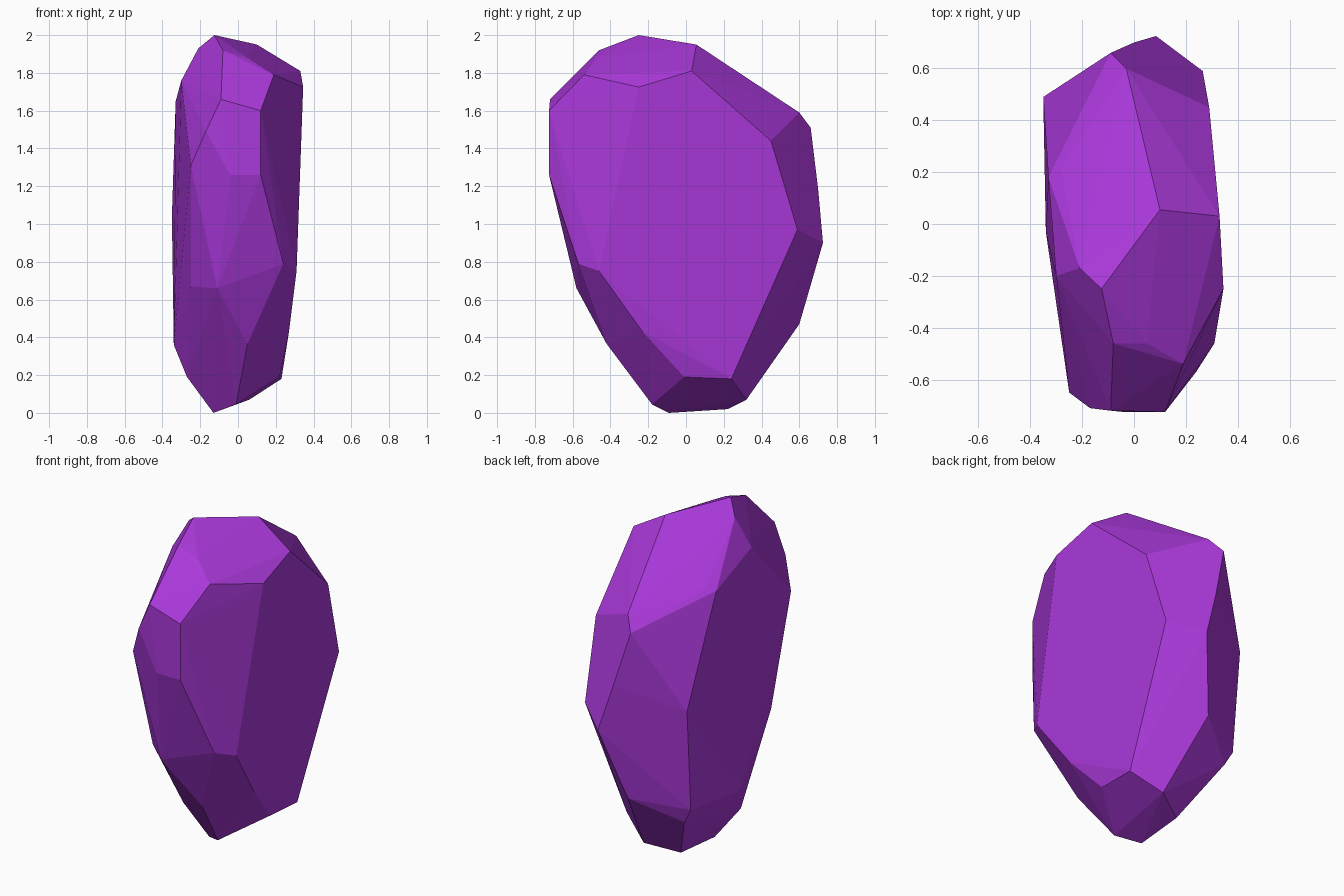
import bpy, bmesh, math

if "Cube" in bpy.data.objects:
    bpy.data.objects.remove(bpy.data.objects["Cube"], do_unlink=True)

# Purple stone material
mat = bpy.data.materials.new("purple stone")
mat.use_nodes = True
colour = (0.40, 0.04, 0.70, 1.0)
mat.diffuse_color = colour
mat.node_tree.nodes["Principled BSDF"].inputs["Base Color"].default_value = colour

# Corner points of the cut stone, grouped by region
crown = [(-.125, -.25, 2.0), (.10, .055, 1.95), (-.08, -.46, 1.92), (.05, -.46, 1.88),
         (-.21, -.17, 1.93), (-.30, -.20, 1.76), (.33, .03, 1.81), (.345, -.25, 1.725),
         (.19, -.54, 1.79), (.04, .27, 1.80), (-.28, .21, 1.67), (-.33, .18, 1.65)]
front = [(.12, -.725, 1.60), (-.09, -.72, 1.66), (-.17, -.71, 1.49), (-.25, -.65, 1.31),
         (-.04, -.725, 1.26), (.12, -.725, 1.26), (.24, -.57, .79), (.31, -.46, .75),
         (-.25, -.46, .67), (-.11, -.58, .66)]
back = [(-.03, .60, 1.59), (-.09, .66, 1.51), (.29, .45, 1.44), (0, .70, 1.18),
        (.265, .59, .97), (.085, .725, .90), (-.35, .49, 1.04), (-.03, .60, .47)]
base = [(.05, -.42, .365), (.27, -.23, .43), (.22, -.01, .19), (.23, .24, .18),
        (.06, .32, .07), (-.12, .22, .02), (-.13, -.09, 0), (-.01, -.18, .045),
        (-.27, -.14, .19), (-.34, -.03, .36), (-.34, .44, .42), (-.29, .43, .33)]

# Wrap the corners in flat facets
bm = bmesh.new()
for p in crown + front + back + base:
    bm.verts.new(p)
hull = bmesh.ops.convex_hull(bm, input=bm.verts[:])
loose = [v for v in bm.verts if not v.link_faces]
bmesh.ops.delete(bm, geom=loose, context='VERTS')

# Merge nearly level triangles into broad facets
bmesh.ops.dissolve_limit(bm, angle_limit=math.radians(2.5),
                         verts=bm.verts[:], edges=bm.edges[:])
bmesh.ops.recalc_face_normals(bm, faces=bm.faces[:])

mesh = bpy.data.meshes.new("faceted_stone")
bm.to_mesh(mesh)
bm.free()
mesh.materials.append(mat)
stone = bpy.data.objects.new("faceted_stone", mesh)
bpy.context.collection.objects.link(stone)
